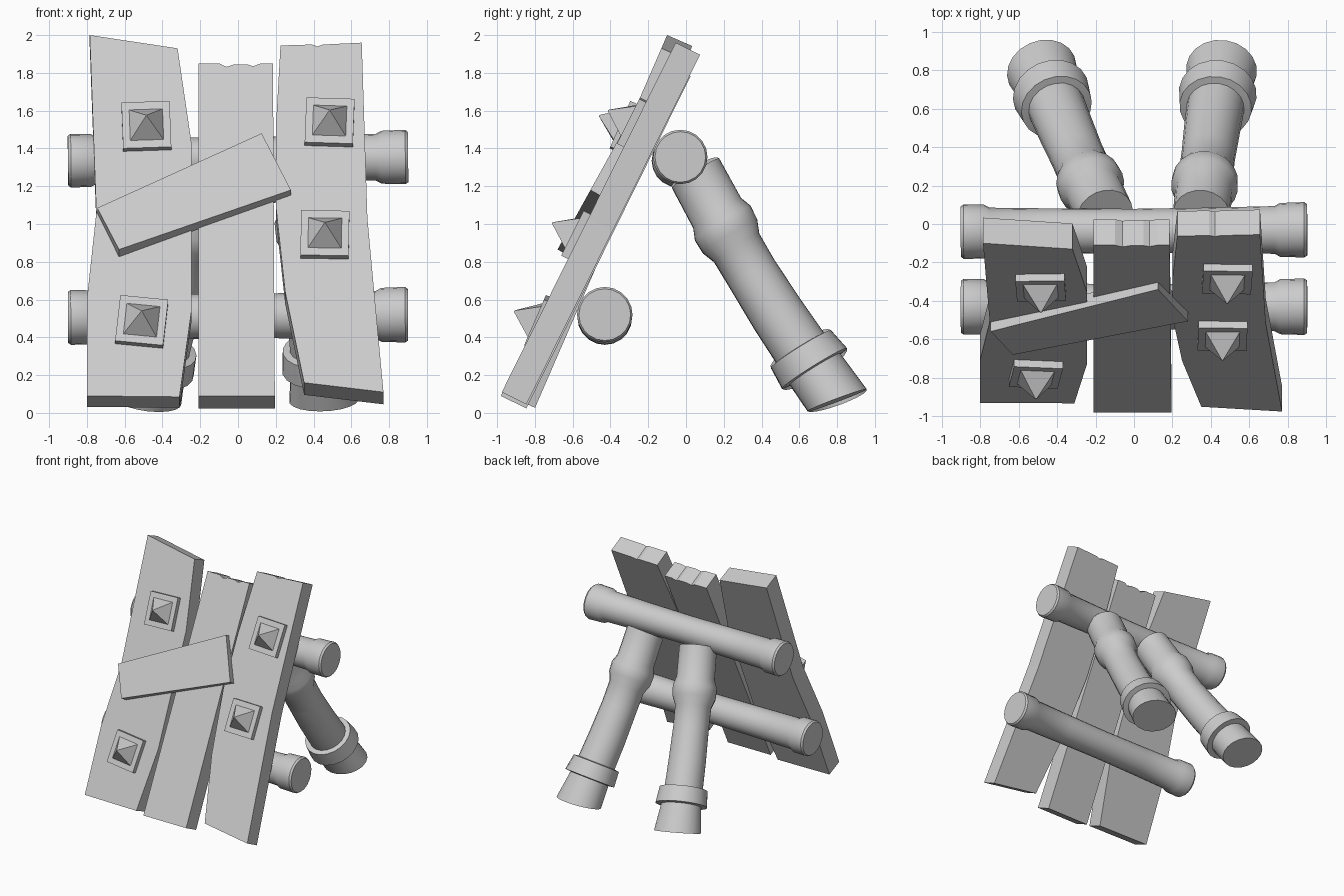
import bpy, bmesh, math
from mathutils import Vector, Matrix

if "Cube" in bpy.data.objects:
    bpy.data.objects.remove(bpy.data.objects["Cube"])


def finish(bm, name, smooth=False):
    bmesh.ops.recalc_face_normals(bm, faces=bm.faces[:])
    me = bpy.data.meshes.new(name)
    bm.to_mesh(me)
    bm.free()
    ob = bpy.data.objects.new(name, me)
    bpy.context.collection.objects.link(ob)
    if smooth:
        bpy.ops.object.select_all(action='DESELECT')
        ob.select_set(True)
        bpy.context.view_layer.objects.active = ob
        bpy.ops.object.shade_smooth_by_angle(angle=math.radians(32))
    return ob


def board(name, outline, low, high, thick):
    """Leaning slab: outline is (x, z) of the front face, low/high are (y, z) on it."""
    slope = (high[0] - low[0]) / (high[1] - low[1])
    back = Vector((0, 1, -slope)).normalized() * thick
    bm = bmesh.new()
    front = [Vector((x, low[0] + (z - low[1]) * slope, z)) for x, z in outline]
    f = [bm.verts.new(p) for p in front]
    b = [bm.verts.new(p + back) for p in front]
    bm.faces.new(f)
    bm.faces.new(b[::-1])
    n = len(f)
    for i in range(n):
        j = (i + 1) % n
        bm.faces.new((f[i], f[j], b[j], b[i]))
    return finish(bm, name)


def log(name, profile, p0, p1, bend=(0, 0, 0), sides=20, flatten=1.0):
    """Round timber: profile is (distance, radius) along a slightly bent axis."""
    p0, p1, bend = Vector(p0), Vector(p1), Vector(bend)
    axis = p1 - p0
    length = profile[-1][0]
    rot = axis.to_track_quat('Z', 'Y')
    bm = bmesh.new()
    rings = []
    for k, (s, r) in enumerate(profile):
        t = s / length
        c = p0 + axis * t + bend * math.sin(math.pi * t)
        ring = []
        for i in range(sides):
            a = 2 * math.pi * i / sides
            o = rot @ Vector((r * math.cos(a), r * math.sin(a), 0))
            if k == 0:
                o.z *= flatten
            ring.append(bm.verts.new(c + o))
        rings.append(ring)
    for ra, rb in zip(rings, rings[1:]):
        for i in range(sides):
            j = (i + 1) % sides
            bm.faces.new((ra[i], ra[j], rb[j], rb[i]))
    bm.faces.new(rings[0][::-1])
    bm.faces.new(rings[-1])
    return finish(bm, name, True)


def stud(name, x, z, low, high, turn):
    """Square plate with a pyramid spike, standing square on a board."""
    slope = (high[0] - low[0]) / (high[1] - low[1])
    n = Vector((0, -1, slope)).normalized()
    rx = Vector((1, 0, 0))
    up = n.cross(rx)
    m = Matrix((rx, up, n)).transposed().to_4x4()
    m.translation = Vector((x, low[0] + (z - low[1]) * slope, z))
    m = m @ Matrix.Rotation(math.radians(turn), 4, 'Z')
    bm = bmesh.new()
    bmesh.ops.create_cube(bm, size=1, matrix=m @ Matrix.Translation((0, 0, 0.015)) @ Matrix.Diagonal((0.255, 0.265, 0.05, 1)))
    bmesh.ops.create_cone(bm, cap_ends=True, segments=4, radius1=0.135, radius2=0.005, depth=0.13,
                          matrix=m @ Matrix.Translation((0, 0, 0.095)) @ Matrix.Rotation(math.pi / 4, 4, 'Z'))
    return finish(bm, name)


# Three upright planks
L = ((-0.93, 0.09), (-0.10, 2.0))
M = ((-0.98, 0.09), (-0.11, 1.85))
R = ((-0.97, 0.12), (-0.06, 1.95))
board("left_plank", [(-0.80, 0.09), (-0.31, 0.085), (-0.245, 0.55), (-0.245, 1.42),
                     (-0.32, 1.93), (-0.785, 2.0), (-0.75, 1.06), (-0.80, 0.6)], *L, 0.145)
board("middle_plank", [(-0.21, 0.09), (0.195, 0.09), (0.185, 1.85), (0.12, 1.85), (0.08, 1.835),
                       (0.05, 1.845), (-0.02, 1.845), (-0.06, 1.832), (-0.10, 1.85), (-0.21, 1.85)], *M, 0.15)
board("right_plank", [(0.35, 0.16), (0.77, 0.11), (0.685, 1.03), (0.655, 1.96), (0.45, 1.95),
                      (0.42, 1.94), (0.39, 1.95), (0.225, 1.945), (0.20, 1.5), (0.20, 1.1), (0.25, 0.64)], *R, 0.145)

# Diagonal patch board
board("diagonal_plank", [(-0.745, 1.085), (-0.63, 0.865), (0.28, 1.18), (0.125, 1.48)],
      (-0.68, 0.865), (-0.34, 1.48), 0.08)

# Spiked studs
stud("stud_upper_left", -0.485, 1.51, *L, 2)
stud("stud_lower_left", -0.51, 0.475, *L, -6)
stud("stud_upper_right", 0.485, 1.53, *R, -2)
stud("stud_lower_right", 0.46, 0.935, *R, -1)

# Cross logs behind the planks
bar = [(0, 0.132), (0.015, 0.142), (0.12, 0.14), (0.15, 0.124), (0.5, 0.118), (0.9, 0.114),
       (1.3, 0.118), (1.63, 0.124), (1.66, 0.14), (1.785, 0.144), (1.8, 0.134)]
log("upper_cross_log", bar, (-0.9, -0.04, 1.335), (0.9, -0.03, 1.355))
log("lower_cross_log", [(s, r + 0.003) for s, r in bar], (-0.9, -0.43, 0.505), (0.9, -0.43, 0.52))

# Rear support legs with collars
leg = [(0, 0.185), (0.2, 0.158), (0.205, 0.203), (0.33, 0.188), (0.335, 0.15), (0.55, 0.146),
       (0.8, 0.14), (0.96, 0.142), (1.03, 0.17), (1.11, 0.174), (1.17, 0.15), (1.41, 0.148)]
log("right_leg", leg, (0.455, 0.80, 0.067), (0.35, 0.05, 1.27), (-0.01, -0.025, -0.015), flatten=0.6)
log("left_leg", leg, (-0.48, 0.80, 0.067), (-0.15, 0.05, 1.27), (0.0, -0.025, -0.015), flatten=0.6)
